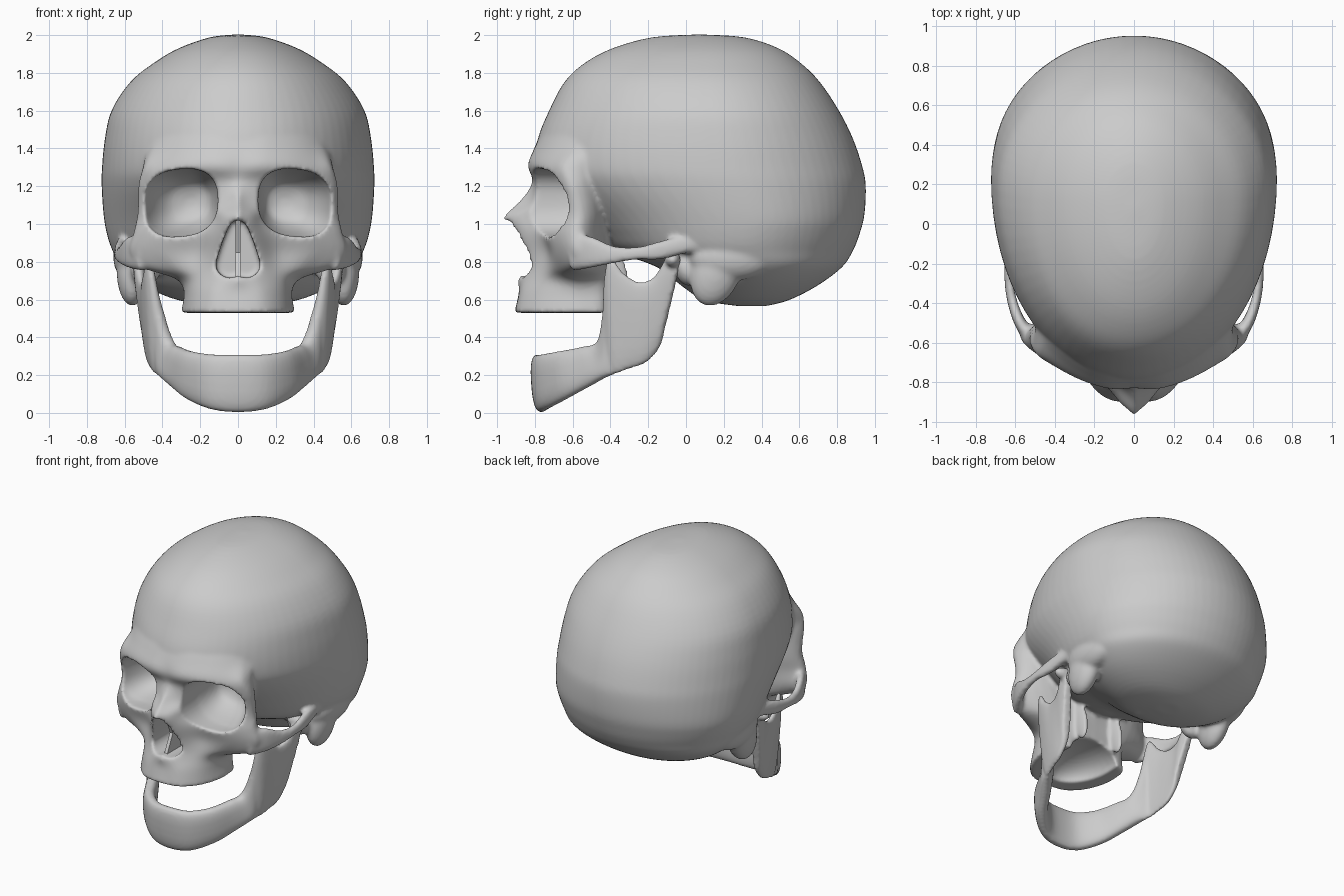
import bpy, bmesh, math
from mathutils import Vector, Matrix

if "Cube" in bpy.data.objects:
    bpy.data.objects.remove(bpy.data.objects["Cube"])

TAU = 2 * math.pi


def spline(rows, n):
    """Smooth interpolation through rows of numbers, n steps per span."""
    out = []
    for i in range(len(rows) - 1):
        a, b, c, d = (rows[max(i - 1, 0)], rows[i], rows[i + 1], rows[min(i + 2, len(rows) - 1)])
        for k in range(n):
            t = k / n
            out.append([0.5 * (2 * q + (r - p) * t + (2 * p - 5 * q + 4 * r - s) * t * t
                               + (3 * q - p - 3 * r + s) * t ** 3) for p, q, r, s in zip(a, b, c, d)])
    out.append(list(rows[-1]))
    return out


def sp(v, e):
    return math.copysign(abs(v) ** e, v)


def loft(bm, rings):
    """Closed rings joined to a capped solid."""
    vs = [[bm.verts.new(p) for p in r] for r in rings]
    n = len(vs[0])
    faces = [bm.faces.new((a[k], a[(k + 1) % n], b[(k + 1) % n], b[k]))
             for a, b in zip(vs, vs[1:]) for k in range(n)]
    faces += [bm.faces.new(vs[0]), bm.faces.new(vs[-1])]
    bmesh.ops.recalc_face_normals(bm, faces=faces)


def ellipsoid(bm, c, r, tilt=0.0):
    m = Matrix.Translation(c) @ Matrix.Rotation(tilt, 4, 'X') @ Matrix.Diagonal((*r, 1))
    bmesh.ops.create_uvsphere(bm, u_segments=32, v_segments=20, radius=1, matrix=m)


def pair(bm, c, r, tilt=0.0):
    for m in (1, -1):
        ellipsoid(bm, (m * c[0], c[1], c[2]), r, tilt)


def band(bm, rows, n=4, seg=16):
    """Flat oval sections: bottom xyz, top xyz, half thickness."""
    rows = spline(rows, n)
    rings = []
    mids = [Vector(((r[0] + r[3]) / 2, (r[1] + r[4]) / 2, 0)) for r in rows]
    for i, r in enumerate(rows):
        t = mids[min(i + 1, len(rows) - 1)] - mids[max(i - 1, 0)]
        nrm = Vector((t.y, -t.x, 0)).normalized()
        lo, hi = Vector(r[:3]), Vector(r[3:6])
        rings.append([(lo + hi) / 2 + (hi - lo) / 2 * sp(math.sin(TAU * k / seg), 0.75)
                      + nrm * r[6] * sp(math.cos(TAU * k / seg), 0.75) for k in range(seg)])
    loft(bm, rings)


def make(name, bm):
    me = bpy.data.meshes.new(name)
    bm.to_mesh(me)
    bm.free()
    ob = bpy.data.objects.new(name, me)
    bpy.context.collection.objects.link(ob)
    return ob


def remesh(ob, size):
    m = ob.modifiers.new("fuse", 'REMESH')
    m.mode = 'VOXEL'
    m.voxel_size = size


def bake(ob, repeat):
    s = ob.modifiers.new("soften", 'SMOOTH')
    s.factor, s.iterations = 0.5, repeat
    dg = bpy.context.evaluated_depsgraph_get()
    me = bpy.data.meshes.new_from_object(ob.evaluated_get(dg))
    ob.modifiers.clear()
    ob.data = me
    me.shade_smooth()


bm = bmesh.new()

# braincase: level slices of z, front y, back y, half width
slices = [(2.003, .05, .09, .02), (1.988, -.18, .31, .15), (1.93, -.39, .49, .315), (1.85, -.54, .61, .45),
          (1.75, -.645, .71, .572), (1.6, -.725, .81, .67), (1.45, -.785, .885, .705), (1.3, -.80, .935, .72),
          (1.2, -.74, .952, .722), (1.05, -.58, .945, .712), (.95, -.48, .92, .695), (.86, -.38, .885, .665),
          (.77, -.15, .825, .61), (.67, -.02, .69, .49), (.595, .10, .54, .31), (.565, .28, .42, .08)]
rings = []
for z, yf, yb, w in spline(slices, 4):
    mix = .42 if z > 1 else .42 + .2 * (1 - z)
    yc = mix * yf + (1 - mix) * yb
    ring = []
    for k in range(72):
        s, c = math.sin(TAU * k / 72), math.cos(TAU * k / 72)
        ring.append((w * s, yc - c * ((yc - yf) if c > 0 else (yb - yc)), z))
    rings.append(ring)
loft(bm, rings)

# face: level slices of z, centre y, then x,y pairs round to the back of the cheek
face = [(1.53, -.74, .14, -.725, .27, -.665, .37, -.59, .43, -.50, .42, -.40),
        (1.41, -.80, .14, -.79, .28, -.735, .39, -.655, .46, -.56, .44, -.45),
        (1.31, -.83, .12, -.835, .27, -.79, .41, -.71, .495, -.63, .44, -.48),
        (1.22, -.815, .09, -.80, .28, -.755, .43, -.70, .525, -.60, .42, -.47),
        (1.12, -.885, .07, -.825, .25, -.73, .42, -.68, .53, -.575, .40, -.45),
        (1.04, -.965, .07, -.90, .17, -.775, .40, -.70, .535, -.565, .38, -.44),
        (.95, -.93, .085, -.88, .20, -.77, .40, -.715, .555, -.575, .36, -.44),
        (.85, -.88, .11, -.835, .22, -.74, .41, -.69, .575, -.56, .32, -.43),
        (.77, -.85, .11, -.83, .22, -.75, .36, -.68, .51, -.57, .28, -.42),
        (.71, -.89, .11, -.85, .21, -.77, .28, -.68, .33, -.56, .25, -.42),
        (.64, -.885, .12, -.87, .215, -.79, .27, -.68, .285, -.54, .24, -.42),
        (.53, -.91, .13, -.89, .225, -.81, .285, -.68, .30, -.54, .25, -.42)]
rings = []
for r in spline(face, 5):
    half = spline([(0, r[1])] + [(r[i], r[i + 1]) for i in range(2, 12, 2)] + [(0, -.40)], 5)
    rings.append([(x, y, r[0]) for x, y in half] + [(-x, y, r[0]) for x, y in half[-2:0:-1]])
loft(bm, rings)

# cheek arches
arch = [(.50, -.60, .75, .50, -.60, .95, .04), (.575, -.50, .765, .575, -.50, .935, .03),
        (.622, -.38, .79, .615, -.38, .885, .024), (.638, -.26, .81, .63, -.26, .88, .022),
        (.63, -.14, .81, .625, -.14, .91, .026), (.61, -.02, .84, .605, -.02, .935, .034),
        (.60, .08, .86, .60, .08, .92, .03)]
for m in (1, -1):
    band(bm, [(m * a, b, c, m * d, e, f, g) for a, b, c, d, e, f, g in arch])

# bumps behind the ears, ear canal rims and skull base
pair(bm, (.56, .16, .75), (.082, .13, .19), -.35)
pair(bm, (.57, .24, .82), (.09, .22, .12))
pair(bm, (.49, .0, .76), (.08, .06, .09), .3)
pair(bm, (.15, -.38, .75), (.025, .07, .17), .25)
pair(bm, (.10, .17, .63), (.05, .09, .05))
ellipsoid(bm, (0, -.2, .88), (.2, .3, .08), -.2)
skull = make("skull", bm)

# cutters: eye sockets, nose opening, palate
bm = bmesh.new()
socket = [(-1.05, 1.0, .305), (-.7, 1.0, .305), (-.6, .93, .297), (-.5, .76, .28), (-.43, .52, .26), (-.40, .15, .25)]
for m in (1, -1):
    rings = []
    for y, s, cx in spline(socket, 4):
        ring = []
        for k in range(40):
            u = .198 * s * sp(math.cos(TAU * k / 40), .8)
            v = .178 * s * sp(math.sin(TAU * k / 40), .8)
            ring.append((m * (cx + u), y, 1.112 + v - .08 * u))
        rings.append(ring)
    loft(bm, rings)
pear = spline([(0, .725), (.05, .715), (.10, .74), (.115, .79), (.09, .88), (.055, .97), (.03, 1.01), (0, 1.02)], 3)
pear += [(-x, z) for x, z in pear[-2:0:-1]]
loft(bm, [[(x, y, z) for x, z in pear] for y in (-1.1, -.55)])
ellipsoid(bm, (0, -.5, .53), (.20, .31, .13))
cutter = make("socket_cutters", bm)
cutter.hide_render = True

remesh(skull, .013)
cut = skull.modifiers.new("cut", 'BOOLEAN')
cut.operation, cut.object = 'DIFFERENCE', cutter
remesh(skull, .0125)
bake(skull, 4)
bpy.data.objects.remove(cutter)

# nasal septum
bm = bmesh.new()
septum = [(-.84, .71), (-.77, .85), (-.84, 1.02), (-.5, 1.02), (-.5, .70)]
loft(bm, [[(x, y, z) for y, z in septum] for x in (-.012, .012)])
make("nasal_septum", bm)

# lower jaw: body from chin to ramus, mirrored
jaw = [(0, -.765, .003, 0, -.785, .31, .045), (.14, -.74, .018, .13, -.765, .31, .046),
       (.26, -.64, .07, .24, -.68, .325, .046), (.34, -.52, .135, .31, -.55, .35, .045),
       (.40, -.43, .185, .355, -.46, .385, .042), (.425, -.39, .20, .405, -.425, .56, .036),
       (.44, -.36, .21, .465, -.41, .82, .03), (.455, -.29, .235, .49, -.33, .74, .03),
       (.465, -.22, .26, .50, -.25, .695, .03), (.47, -.16, .315, .515, -.17, .72, .03),
       (.475, -.13, .37, .53, -.10, .82, .034), (.48, -.115, .44, .54, -.03, .80, .028)]
bm = bmesh.new()
left = [(-a, b, c, -d, e, f, g) for a, b, c, d, e, f, g in jaw[:0:-1]]
band(bm, left + jaw, 5, 24)
pair(bm, (.535, -.07, .81), (.085, .042, .042))
mandible = make("mandible", bm)
remesh(mandible, .012)
bake(mandible, 3)
